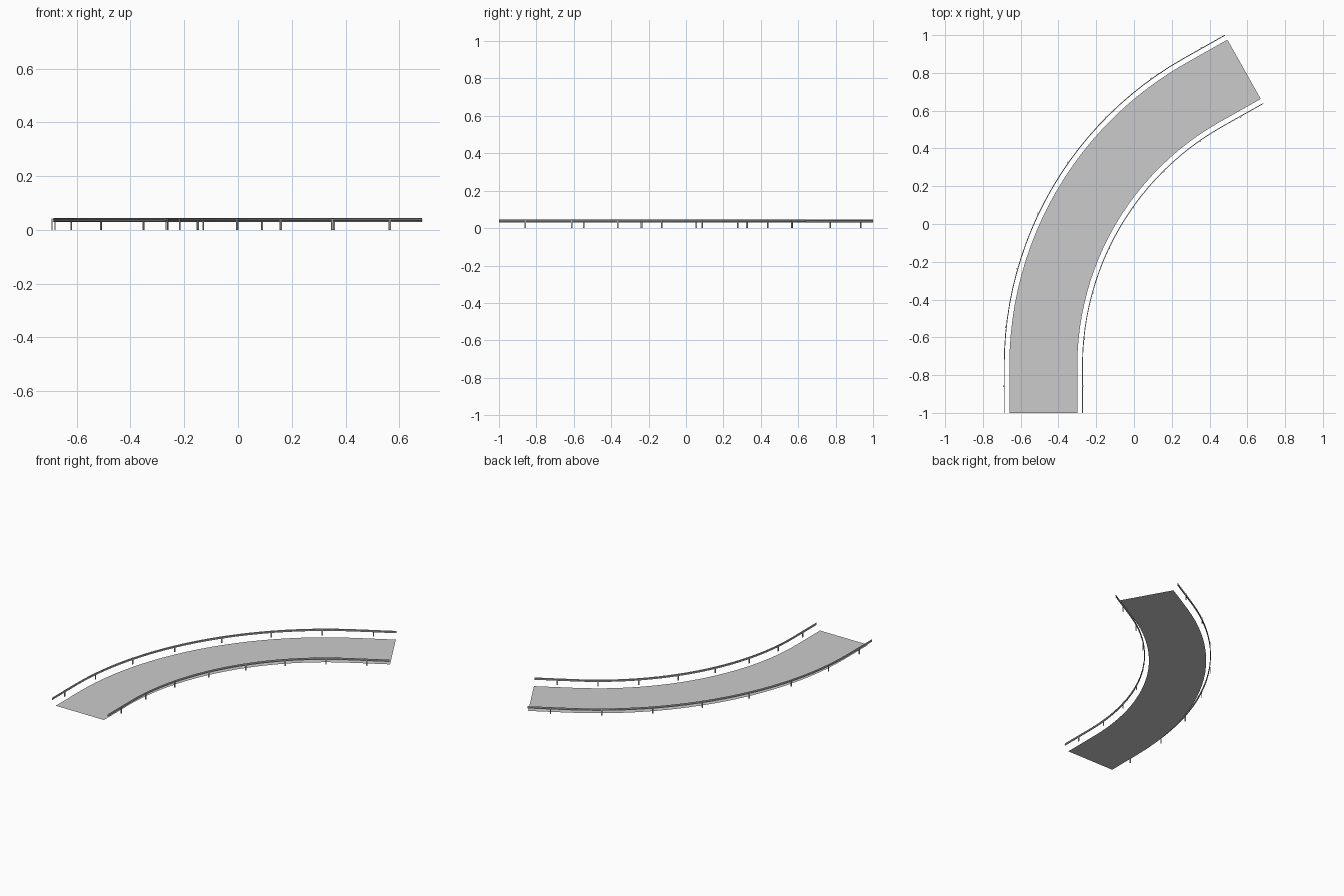
import bpy, bmesh, math
from mathutils import Vector, Matrix

if "Cube" in bpy.data.objects:
    bpy.data.objects.remove(bpy.data.objects["Cube"])

TURN = math.radians(60.6)      # total bend
STRAIGHT, RADIUS = 0.25, 1.66  # straight lead-in / lead-out and centre line radius
START = Vector((-0.48, -1.0))
HALF_ROAD, RAIL = 0.18, 0.208  # offsets from the centre line
STEPS = 24


def station(a, along=0.0, off=0.0):
    """Point on the bend at heading a, moved along and to the right of it."""
    fwd = Vector((math.sin(a), math.cos(a)))
    right = Vector((math.cos(a), -math.sin(a)))
    centre = START + Vector((RADIUS, STRAIGHT))
    return centre - right * (RADIUS - off) + fwd * along


def path(off):
    pts = [station(0, -STRAIGHT, off)]
    pts += [station(TURN * i / STEPS, 0, off) for i in range(STEPS + 1)]
    return pts + [station(TURN, STRAIGHT, off)]


def make(name, bm):
    me = bpy.data.meshes.new(name)
    bm.to_mesh(me)
    bm.free()
    ob = bpy.data.objects.new(name, me)
    bpy.context.collection.objects.link(ob)
    return ob


def sweep(name, profile, closed):
    """Run an (offset, z) profile along the road path."""
    bm = bmesh.new()
    lanes = [[bm.verts.new((p.x, p.y, z)) for p in path(o)] for o, z in profile]
    n = len(lanes)
    for j in range(n if closed else n - 1):
        a, b = lanes[j], lanes[(j + 1) % n]
        for i in range(len(a) - 1):
            bm.faces.new((a[i], b[i], b[i + 1], a[i + 1]))
    if closed:
        bm.faces.new([l[0] for l in lanes])
        bm.faces.new([l[-1] for l in lanes])
        bmesh.ops.recalc_face_normals(bm, faces=bm.faces)
    return make(name, bm)


# road surface, a flat sheet facing up
sweep("road_surface", [(-HALF_ROAD, 0.0), (HALF_ROAD, 0.0)], False)

# double-ridged beam section: depth towards the road, height
WAVE = [(0, 0.030), (0.003, 0.032), (0.003, 0.034), (0, 0.0365),
        (0, 0.0385), (0.003, 0.041), (0.003, 0.043), (0, 0.045)]

for side, label in ((-1, "outer"), (1, "inner")):
    # guard rail beam
    front = [(side * (RAIL - d), z) for d, z in WAVE]
    back = [(side * (RAIL - d + 0.0015), z) for d, z in reversed(WAVE)]
    sweep(label + "_guard_rail", front + back, True)

    # eight evenly spaced posts behind the beam
    off = side * (RAIL + 0.0035)
    arc = (RADIUS - off) * TURN
    first, total = 0.14, 2 * STRAIGHT + arc
    bm = bmesh.new()
    for k in range(8):
        s = first + (total - 2 * first) * k / 7 - STRAIGHT
        on_arc = min(max(s, 0), arc)
        a = on_arc / (RADIUS - off)
        p = station(a, s - on_arc, off)
        m = (Matrix.Translation((p.x, p.y, 0.0215)) @ Matrix.Rotation(-a, 4, 'Z')
             @ Matrix.Diagonal((0.004, 0.008, 0.043, 1)))
        bmesh.ops.create_cube(bm, size=1, matrix=m)
    make(label + "_rail_posts", bm)
